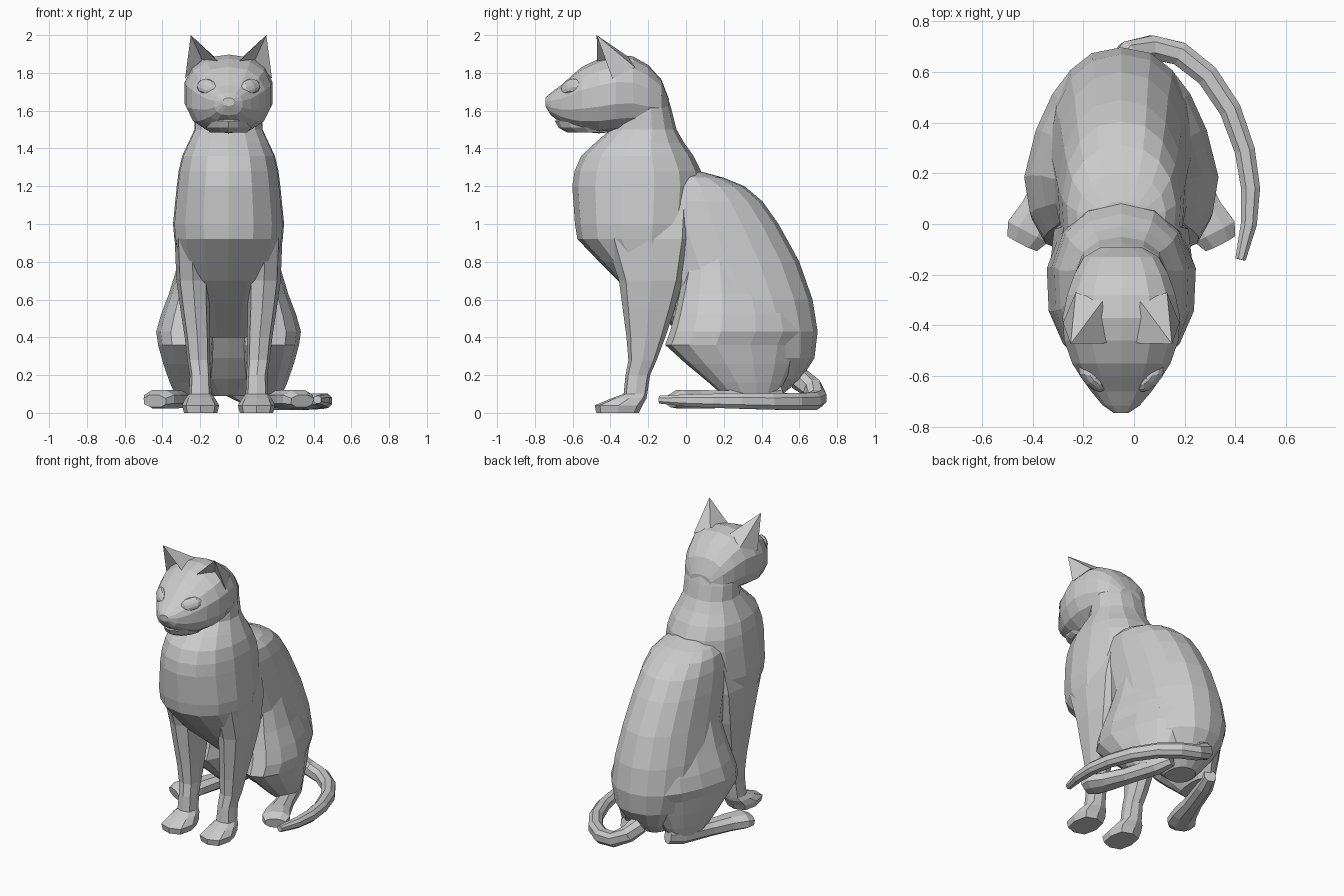
import bpy, bmesh, math
from mathutils import Vector

CX = -0.05  # the cat's symmetry plane


def make(name, verts, faces):
    bm = bmesh.new()
    vs = [bm.verts.new(v) for v in verts]
    for f in faces:
        bm.faces.new([vs[i] for i in f])
    bmesh.ops.recalc_face_normals(bm, faces=bm.faces)
    me = bpy.data.meshes.new(name)
    bm.to_mesh(me)
    bm.free()
    ob = bpy.data.objects.new(name, me)
    bpy.context.collection.objects.link(ob)
    return ob


def loft(name, rings):
    n = len(rings[0])
    verts = [p for r in rings for p in r]
    faces = [list(range(n)), list(range(len(verts) - n, len(verts)))]
    for k in range(len(rings) - 1):
        for i in range(n):
            j = (i + 1) % n
            faces.append([k * n + i, k * n + j, (k + 1) * n + j, (k + 1) * n + i])
    return make(name, verts, faces)


def oval(n, p, turn=0.0):
    """Unit superellipse outline; starts at (0, -1)."""
    out = []
    for i in range(n):
        a = 2 * math.pi * (i + turn) / n
        s, c = math.sin(a), -math.cos(a)
        out.append((math.copysign(abs(s) ** (2 / p), s), math.copysign(abs(c) ** (2 / p), c)))
    return out


def level_ring(z, yf, yb, rx, cx=0, n=14, p=2.2, taper=0.0, shear=0.0):
    """Horizontal outline; shear swings its rear half sideways."""
    cy, ry = (yf + yb) / 2, (yb - yf) / 2
    return [Vector((CX + cx + u * rx * (1 - taper * v) + shear * max(0, v + 0.2), cy + v * ry, z))
            for u, v in oval(n, p)]


def sweep(name, path, n=8):
    """Path points are x, y, z, half width, half height."""
    pts = [Vector(q[:3]) for q in path]
    rings = []
    for i, q in enumerate(path):
        t = (pts[min(i + 1, len(pts) - 1)] - pts[max(i - 1, 0)]).normalized()
        side = t.cross(Vector((0, 0, 1))).normalized()
        up = side.cross(t)
        rings.append([pts[i] + side * u * q[3] + up * v * q[4] for u, v in oval(n, 2.3, 0.5)])
    return loft(name, rings)


# hind torso: z, front y, back y, half width
torso = [(0.09, 0.3, 0.5, 0.09), (0.18, 0.2, 0.61, 0.18), (0.29, 0.1, 0.68, 0.25),
         (0.43, 0.0, 0.697, 0.29), (0.6, -0.08, 0.67, 0.285), (0.8, -0.15, 0.6, 0.265),
         (1.0, -0.2, 0.49, 0.25), (1.12, -0.2, 0.405, 0.235), (1.2, -0.16, 0.31, 0.215),
         (1.245, -0.1, 0.2, 0.175), (1.275, -0.05, 0.09, 0.09)]
loft("hind_torso", [level_ring(*r, n=16, p=2.3, taper=0.08) for r in torso])

# chest, shoulders and neck, sloping into the belly below
chest = [(0.4, 0.0, 0.12, 0.13), (0.58, -0.22, 0.0, 0.17), (0.7, -0.36, -0.02, 0.24),
         (0.8, -0.46, 0.02, 0.27), (0.92, -0.575, 0.05, 0.29), (1.0, -0.588, 0.07, 0.297),
         (1.2, -0.602, 0.09, 0.277), (1.28, -0.59, 0.08, 0.267), (1.36, -0.555, 0.04, 0.248),
         (1.43, -0.48, -0.01, 0.215), (1.5, -0.4, -0.05, 0.182), (1.6, -0.37, -0.075, 0.18),
         (1.7, -0.4, -0.105, 0.172), (1.78, -0.4, -0.15, 0.14)]
loft("chest_and_neck", [level_ring(*r, n=14, p=2.2, taper=-0.05) for r in chest])

# head: y, bottom z, top z, half width
head = [(-0.745, 1.625, 1.668, 0.03), (-0.715, 1.575, 1.695, 0.075), (-0.66, 1.535, 1.735, 0.122),
        (-0.6, 1.505, 1.79, 0.165), (-0.55, 1.488, 1.832, 0.198), (-0.46, 1.48, 1.875, 0.23),
        (-0.37, 1.49, 1.897, 0.237), (-0.28, 1.5, 1.887, 0.218), (-0.2, 1.5, 1.842, 0.19),
        (-0.13, 1.53, 1.765, 0.15), (-0.09, 1.57, 1.66, 0.08)]
rings = []
for y, zb, zt, hw in head:
    rings.append([Vector((CX + u * hw, y, (zb + zt) / 2 + v * (zt - zb) / 2)) for u, v in oval(14, 2.4)])
loft("head", rings)

# chin
chin = [(1.485, -0.63, -0.4, 0.1), (1.51, -0.675, -0.4, 0.12), (1.545, -0.693, -0.4, 0.125),
        (1.562, -0.68, -0.42, 0.12), (1.59, -0.62, -0.44, 0.1)]
loft("chin", [level_ring(*r, n=12, p=2, taper=-0.2) for r in chin])

for s, tag in ((-1, "left"), (1, "right")):
    # ear: inner base, outer base, back base, tip, hollow, inner back base
    ear = [(0.055, -0.47, 1.86), (0.23, -0.39, 1.77), (0.18, -0.27, 1.83), (0.2, -0.473, 2.0),
           (0.14, -0.38, 1.87), (0.075, -0.305, 1.885)]
    make("ear_" + tag, [(CX + s * x, y, z) for x, y, z in ear],
         [(0, 4, 3), (4, 1, 3), (1, 2, 3), (2, 5, 3), (5, 0, 3), (0, 5, 2, 1, 4)])

    # almond eye
    bm = bmesh.new()
    bmesh.ops.create_uvsphere(bm, u_segments=8, v_segments=6, radius=1)
    me = bpy.data.meshes.new("eye_" + tag)
    bm.to_mesh(me)
    bm.free()
    eye = bpy.data.objects.new("eye_" + tag, me)
    eye.scale = (0.068, 0.024, 0.042)
    eye.location = (CX + s * 0.118, -0.614, 1.728)
    eye.rotation_euler = (math.radians(-25), math.radians(-14 * s), math.radians(46 * s))
    bpy.context.collection.objects.link(eye)

    # front leg and paw: z, front y, back y, half width, centre x
    leg = [(0.0, -0.475, -0.25, 0.088, 0.148), (0.04, -0.483, -0.23, 0.098, 0.148),
           (0.075, -0.4, -0.21, 0.08, 0.15), (0.1, -0.33, -0.205, 0.06, 0.15),
           (0.2, -0.32, -0.19, 0.055, 0.15), (0.28, -0.305, -0.155, 0.06, 0.158),
           (0.4, -0.315, -0.11, 0.067, 0.165), (0.55, -0.335, -0.06, 0.077, 0.178),
           (0.7, -0.355, -0.015, 0.088, 0.188), (0.92, -0.43, 0.03, 0.09, 0.195),
           (1.1, -0.34, 0.03, 0.05, 0.19)]
    loft("front_leg_" + tag,
         [level_ring(z, a, b, w, s * c, n=8, p=2.8) for z, a, b, w, c in leg])

    # thigh and shin: z, front y, back y, half width, centre x
    thigh = [(0.09, 0.2, 0.48, 0.08, 0.2), (0.16, 0.12, 0.52, 0.11, 0.2),
             (0.26, 0.0, 0.57, 0.135, 0.21), (0.36, -0.11, 0.61, 0.152, 0.22),
             (0.43, -0.085, 0.64, 0.16, 0.222), (0.52, -0.06, 0.62, 0.147, 0.21),
             (0.63, -0.035, 0.57, 0.12, 0.195), (0.78, 0.0, 0.48, 0.09, 0.18),
             (0.92, 0.07, 0.36, 0.06, 0.175)]
    loft("thigh_" + tag,
         [level_ring(z, a, b, w, s * c, n=14, p=2.2, taper=0.12, shear=-0.08 * s * min(1, z * 3))
          for z, a, b, w, c in thigh])

    # hind paw
    paw = [(0.16, 0.5, 0.1, 0.04, 0.05), (0.2, 0.4, 0.08, 0.055, 0.055),
           (0.27, 0.2, 0.072, 0.06, 0.05), (0.32, 0.06, 0.072, 0.08, 0.052),
           (0.367, -0.03, 0.072, 0.095, 0.052), (0.39, -0.075, 0.062, 0.07, 0.035)]
    sweep("hind_paw_" + tag, [(CX + s * q[0],) + q[1:] for q in paw])

# tail curling round the right side
tail = [(-0.06, 0.6, 0.18, 0.06), (-0.02, 0.67, 0.13, 0.055), (0.07, 0.697, 0.078, 0.05),
        (0.18, 0.672, 0.062, 0.05), (0.29, 0.585, 0.06, 0.048), (0.38, 0.45, 0.06, 0.046),
        (0.437, 0.29, 0.062, 0.043), (0.46, 0.14, 0.064, 0.04), (0.453, 0.0, 0.066, 0.034),
        (0.42, -0.14, 0.07, 0.022)]
sweep("tail", [q + (q[3],) for q in tail], n=8)
